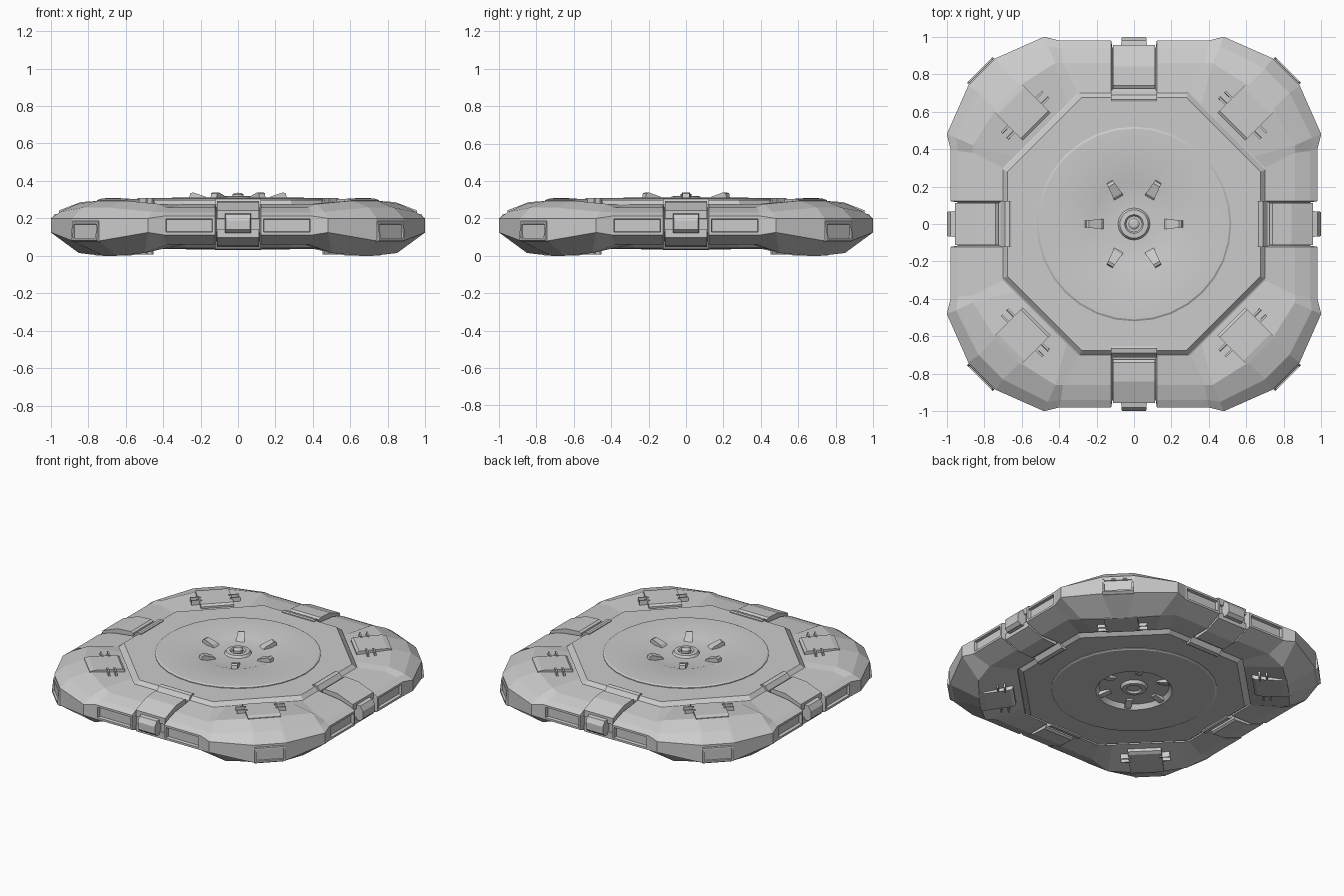
import bpy, bmesh, math
from mathutils import Vector

if "Cube" in bpy.data.objects:
    bpy.data.objects.remove(bpy.data.objects["Cube"])

SIDES = [k * math.pi / 2 for k in range(4)]
CORNERS = [a + math.pi / 4 for a in SIDES]


def place(r, t, z, a):
    """Local outward / tangent / up position turned to angle a."""
    return Vector((r * math.cos(a) - t * math.sin(a),
                   r * math.sin(a) + t * math.cos(a), z))


def finish(bm, name, smooth=False):
    bmesh.ops.remove_doubles(bm, verts=bm.verts, dist=1e-5)
    bmesh.ops.recalc_face_normals(bm, faces=bm.faces)
    me = bpy.data.meshes.new(name)
    bm.to_mesh(me)
    bm.free()
    ob = bpy.data.objects.new(name, me)
    bpy.context.collection.objects.link(ob)
    if smooth:
        bpy.ops.object.select_all(action='DESELECT')
        ob.select_set(True)
        bpy.context.view_layer.objects.active = ob
        bpy.ops.object.shade_smooth_by_angle(angle=math.radians(25))
    return ob


def prisms(name, profile, t0, t1, angles, taper=0.0):
    """Extrude an (outward, up) profile sideways, once per angle."""
    bm = bmesh.new()
    rmax = max(p[0] for p in profile)
    rmin = min(p[0] for p in profile)
    mid = (t0 + t1) / 2
    for a in angles:
        rows = []
        for t in (t0, t1):
            rows.append([])
            for r, z in profile:
                s = 1 - taper * (r - rmin) / (rmax - rmin)
                rows[-1].append(bm.verts.new(place(r, mid + (t - mid) * s, z, a)))
        n = len(profile)
        bm.faces.new(rows[0])
        bm.faces.new(rows[1][::-1])
        for i in range(n):
            j = (i + 1) % n
            bm.faces.new((rows[0][i], rows[0][j], rows[1][j], rows[1][i]))
    return finish(bm, name)


def lathe(name, profile, n, closed=False, phase=0.0, smooth=False):
    bm = bmesh.new()
    rings = [[bm.verts.new(place(r, 0, z, phase + 2 * math.pi * i / n)) for i in range(n)]
             for r, z in profile]
    pairs = list(zip(rings, rings[1:])) + ([(rings[-1], rings[0])] if closed else [])
    for p, q in pairs:
        for i in range(n):
            j = (i + 1) % n
            bm.faces.new((p[i], p[j], q[j], q[i]))
    return finish(bm, name, smooth)


# Outer hull: closed loft; each ring gives edge point A, pod points B and C as (tangent, outward, up)
RINGS = [
    [(.30, .70, .275), (.36, .64, .275), (.44, .56, .275)],
    [(.38, .86, .257), (.42, .86, .277), (.61, .74, .295)],
    [(.39, .94, .232), (.46, .95, .235), (.70, .83, .258)],
    [(.40, .98, .212), (.48, 1.0, .200), (.74, .885, .200)],
    [(.40, .98, .112), (.48, 1.0, .125), (.74, .885, .080)],
    [(.38, .86, .060), (.50, .85, .015), (.65, .72, .000)],
    [(.30, .70, .060), (.36, .64, .060), (.44, .56, .060)],
]
bm = bmesh.new()
rings = []
for A, B, C in RINGS:
    dip = -.015 if A[2] > .16 else .015
    D = (.122, A[1], A[2])
    E = (.115, max(A[1] - .04, .70), A[2] + dip)
    half = [E, D, A, B, C]
    side = [(-t, r, z) for t, r, z in reversed(half)] + half
    rings.append([bm.verts.new(place(r, t, z, a)) for a in SIDES for t, r, z in side])
windows = []
for k in range(len(rings)):
    p, q = rings[k], rings[(k + 1) % len(rings)]
    for i in range(40):
        j = (i + 1) % 40
        f = bm.faces.new((p[i], p[j], q[j], q[i]))
        if k == 3 and i % 10 in (2, 6):
            windows.append(f)
bmesh.ops.recalc_face_normals(bm, faces=bm.faces)
# Recessed side windows
bmesh.ops.inset_individual(bm, faces=windows, thickness=.02, depth=0)
bmesh.ops.inset_individual(bm, faces=windows, thickness=.005, depth=-.02)
finish(bm, "outer_hull")

# Octagonal core, apothem scaled to corner radius
k8 = 1 / math.cos(math.pi / 8)
core = [(.45, .045), (.67, .045), (.70, .07), (.715, .075), (.715, .265),
        (.70, .272), (.675, .298), (.45, .298)]
lathe("octagon_core", [(r * k8, z) for r, z in core], 8, True, math.pi / 8)

# Round decks with shallow hub dishes
lathe("top_deck", [(.52, .29), (.52, .303), (.51, .309), (.25, .311), (.225, .303), (.085, .303),
                   (.075, .318), (.05, .32), (.042, .308), (0, .308)], 32, smooth=True)
lathe("bottom_deck", [(.52, .06), (.52, .042), (.51, .036), (.24, .035), (.22, .065), (.085, .065),
                      (.075, .045), (.05, .043), (.042, .055), (0, .055)], 32, smooth=True)
lathe("hub_cap", [(.03, .30), (.03, .328), (.018, .336), (0, .337)], 12, smooth=True)

# Six radial fins around each hub
SIX = [i * math.pi / 3 for i in range(6)]
prisms("top_hub_fins", [(.16, .30), (.175, .317), (.24, .339), (.255, .334), (.262, .305)],
       -.028, .028, SIX, .35)
prisms("bottom_hub_fins", [(.15, .07), (.16, .055), (.215, .04), (.23, .038), (.23, .07)],
       -.02, .02, SIX)

# Edge clamps and octagon rim bars, above and mirrored below
clamp = [(.725, .20), (.725, .285), (.74, .294), (.84, .287), (.955, .243), (.955, .20)]
bar = [(.655, .28), (.655, .304), (.665, .309), (.69, .304), (.712, .275), (.712, .26)]
for label, flip in (("top", False), ("bottom", True)):
    def fl(pts):
        return [(r, .34 - z if flip else z) for r, z in pts]
    prisms(label + "_edge_clamps", fl(clamp), -.112, .112, SIDES)
    prisms(label + "_rim_bars", fl(bar), -.122, .122, SIDES)

# Latch block in the middle of each side
prisms("side_latches", [(.92, .12), (.98, .122), (1.0, .14), (1.0, .19), (.98, .222), (.92, .232)],
       -.072, .072, SIDES, .1)

# Corner hatches with small blades
prisms("top_corner_hatches", [(.735, .26), (.735, .29), (.75, .301), (.93, .305), (.96, .298), (.96, .27)],
       -.105, .105, CORNERS)
prisms("bottom_corner_hatches", [(.75, .08), (.75, .03), (.77, .018), (.93, .001), (.97, .001), (.97, .05)],
       -.105, .105, CORNERS)
for s, label in ((-1, "left"), (1, "right")):
    t0, t1 = sorted((s * .09, s * .155))
    for n, r in enumerate((.80, .845)):
        prisms(f"{label}_hatch_blade_{n}", [(r - .008, .26), (r - .005, .309), (r + .005, .309), (r + .008, .26)],
               t0, t1, CORNERS)
        prisms(f"{label}_lower_blade_{n}", [(r - .008, .06), (r - .005, .008), (r + .005, .008), (r + .008, .06)],
               t0, t1, CORNERS)

# Framed lamps on the four corners
lamp = prisms("corner_lamps", [(1.08, .07), (1.15, .075), (1.165, .085), (1.155, .18), (1.14, .192), (1.08, .20)],
              -.105, .105, CORNERS, .08)
bm = bmesh.new()
bm.from_mesh(lamp.data)
bm.faces.ensure_lookup_table()
fronts = [f for f in bm.faces if f.calc_center_median().xy.length > 1.155
          and .10 < f.calc_center_median().z < .16]
bmesh.ops.inset_individual(bm, faces=fronts, thickness=.014, depth=0)
bmesh.ops.inset_individual(bm, faces=fronts, thickness=.005, depth=-.03)
bm.to_mesh(lamp.data)
bm.free()
